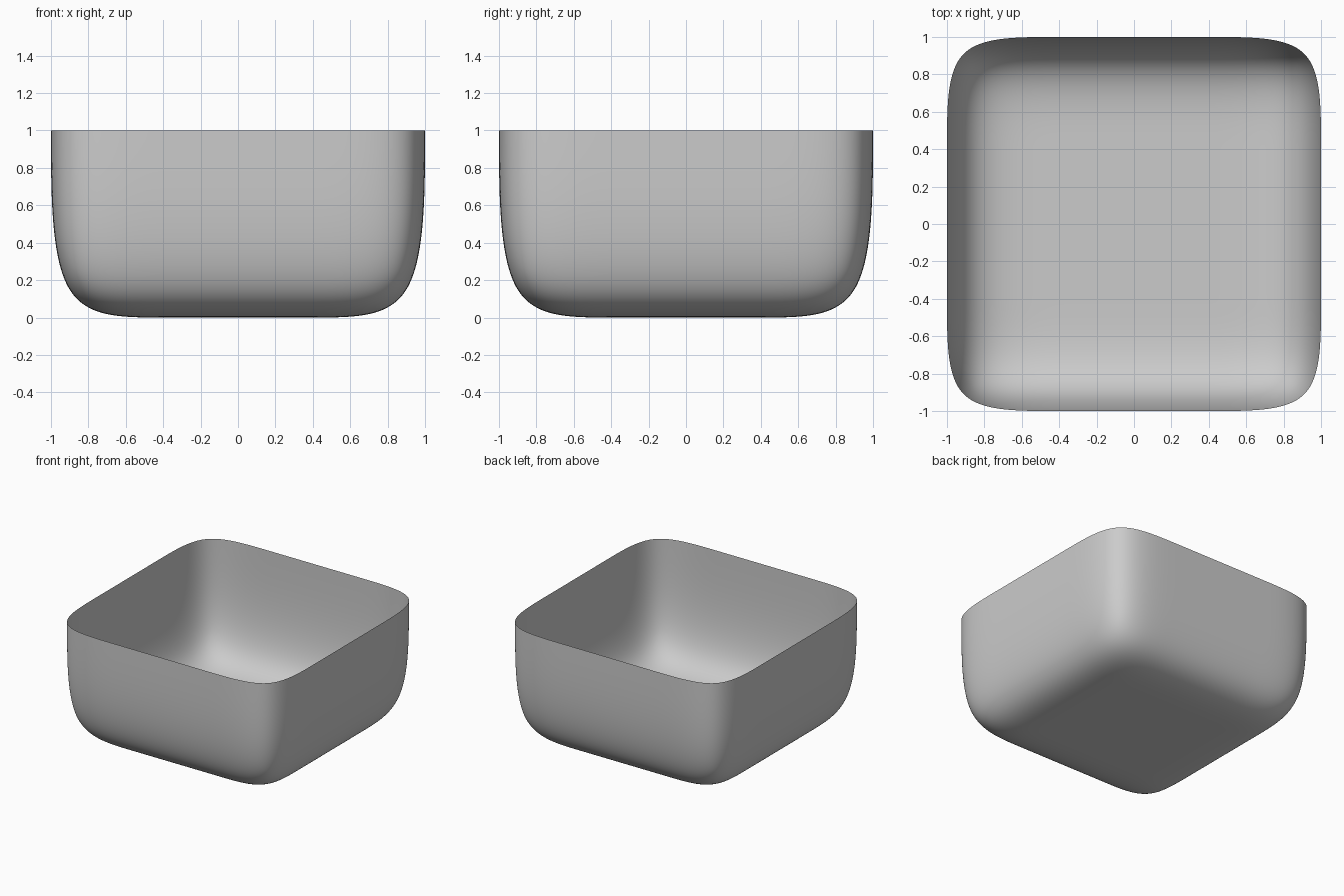
import bpy, bmesh

if "Cube" in bpy.data.objects:
    bpy.data.objects.remove(bpy.data.objects["Cube"])

# Control cage: square floor with two cuts each way, edges extruded up to an open rim
cuts = [-1.0, -0.46, 0.46, 1.0]
bm = bmesh.new()
grid = [[bm.verts.new((x, y, 0)) for x in cuts] for y in cuts]
for j in range(3):
    for i in range(3):
        bm.faces.new((grid[j][i], grid[j][i + 1], grid[j + 1][i + 1], grid[j + 1][i]))
border = [e for e in bm.edges if e.is_boundary]
walls = bmesh.ops.extrude_edge_only(bm, edges=border)["geom"]
bmesh.ops.translate(bm, vec=(0, 0, 1),
                    verts=[g for g in walls if isinstance(g, bmesh.types.BMVert)])
bmesh.ops.recalc_face_normals(bm, faces=bm.faces)
for f in bm.faces:
    f.smooth = True

mesh = bpy.data.meshes.new("open_basin")
bm.to_mesh(mesh)
bm.free()
basin = bpy.data.objects.new("open_basin", mesh)
bpy.context.collection.objects.link(basin)

# Round the cage into a soft single-sheet basin
sub = basin.modifiers.new("round", 'SUBSURF')
sub.levels = sub.render_levels = 5
sub.boundary_smooth = 'ALL'
